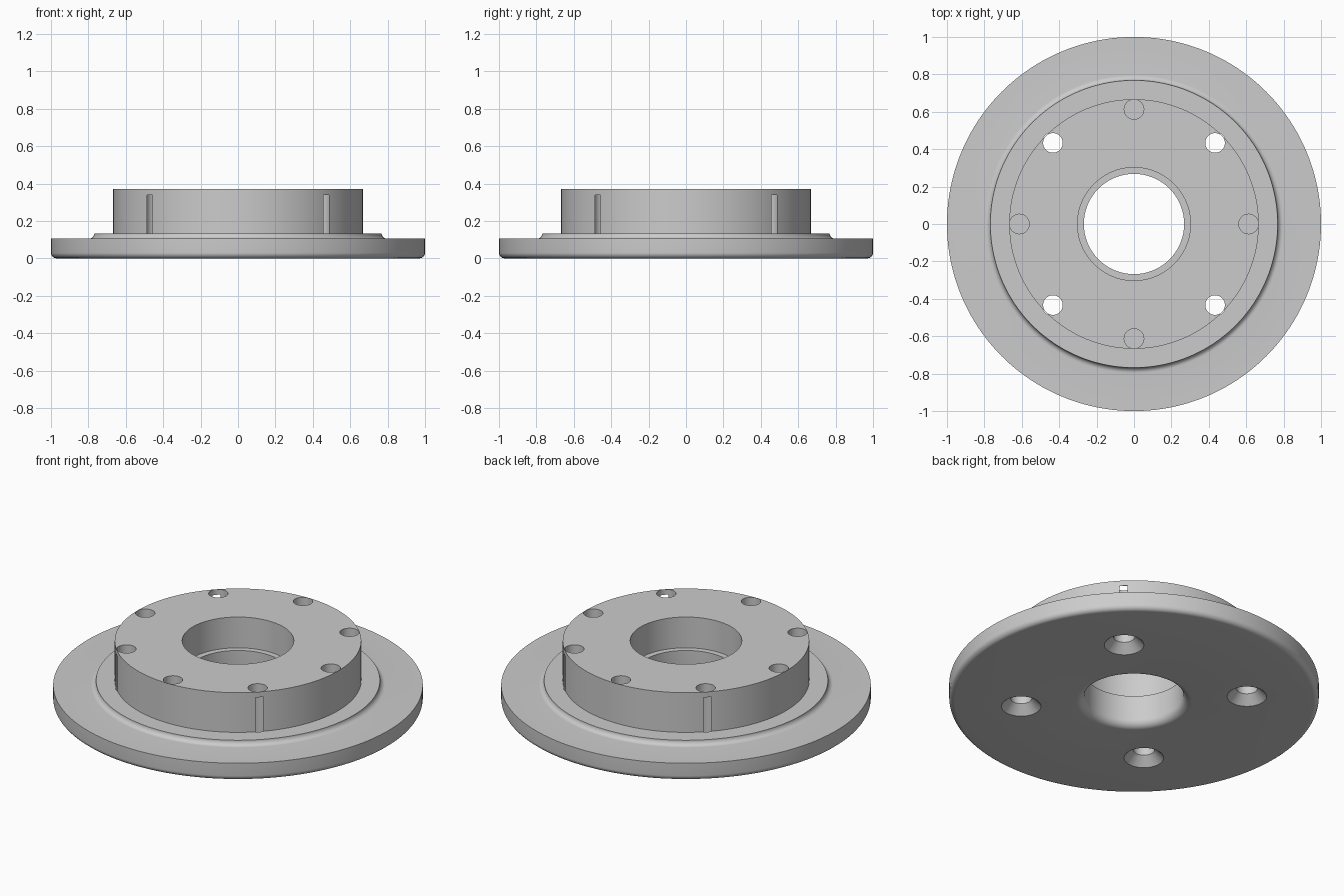
import bpy
import bmesh
from math import sin, cos, pi, radians
from mathutils import Matrix, Vector

old = bpy.data.objects.get("Cube")
if old:
    bpy.data.objects.remove(old, do_unlink=True)

grey = bpy.data.materials.new("machined_grey")
grey.use_nodes = True
colour = (0.6, 0.6, 0.6, 1)
grey.diffuse_color = colour
grey.node_tree.nodes["Principled BSDF"].inputs["Base Color"].default_value = colour


def arc(cx, cz, r, start, end, steps=8):
    """Fillet points (radius, height) around a centre, angles in degrees."""
    angles = [radians(start + (end - start) * i / steps) for i in range(steps + 1)]
    return [(cx + r * cos(a), cz + r * sin(a)) for a in angles]


def lathe(name, profile, steps):
    """Revolve a closed profile of (radius, height) points about z."""
    bm = bmesh.new()
    verts = [bm.verts.new((r, 0, z)) for r, z in profile]
    edges = [bm.edges.new((v, verts[i - 1])) for i, v in enumerate(verts)]
    bmesh.ops.spin(bm, geom=verts + edges, cent=(0, 0, 0), axis=(0, 0, 1),
                   angle=2 * pi, steps=steps, use_merge=True)
    bmesh.ops.remove_doubles(bm, verts=bm.verts, dist=1e-5)
    bmesh.ops.dissolve_degenerate(bm, edges=bm.edges, dist=1e-6)
    bmesh.ops.recalc_face_normals(bm, faces=bm.faces)
    mesh = bpy.data.meshes.new(name)
    bm.to_mesh(mesh)
    bm.free()
    mesh.materials.append(grey)
    obj = bpy.data.objects.new(name, mesh)
    bpy.context.collection.objects.link(obj)
    return obj


# Flange, raised step, hub and stepped bore in one turned profile
outer, flange_z, step_z, top = 1.0, 0.105, 0.134, 0.371
bore, counterbore, ledge = 0.268, 0.302, 0.187
profile = (
    arc(outer - 0.03, 0.03, 0.03, -90, 0)
    + [(outer, flange_z)]
    + arc(0.797, flange_z + 0.029, 0.029, -90, -180)
    + [(0.667, step_z), (0.667, top), (counterbore, top),
       (counterbore, ledge), (bore, ledge)]
    + arc(bore + 0.045, 0.045, 0.045, 180, 270)
)
body = lathe("flanged_hub", profile, 160)

# Screw holes: countersunk below, slightly wide shaft that opens the hub side
screw = [(0, -0.02), (0.1267, -0.02), (0.058, 0.05), (0.058, 0.339),
         (0.0525, 0.339), (0.0525, 0.42), (0, 0.42)]
# Blind holes in the hub top
blind = [(0, 0.17), (0.0525, 0.17), (0.0525, 0.42), (0, 0.42)]

cutters = []
for i in range(8):
    name, shape = (("screw_hole_cutter", screw) if i % 2 else
                   ("blind_hole_cutter", blind))
    cutter = lathe(name, shape, 40)
    angle = i * pi / 4
    spot = Vector((0.613 * cos(angle), 0.613 * sin(angle), 0))
    cutter.data.transform(Matrix.Translation(spot) @ Matrix.Rotation(angle, 4, "Z"))
    cutter.hide_render = True
    cutters.append(cutter)
    cut = body.modifiers.new("hole", "BOOLEAN")
    cut.operation = "DIFFERENCE"
    cut.solver = "EXACT"
    cut.object = cutter

# Bake the holes into the body and discard the cutters
bpy.context.view_layer.update()
graph = bpy.context.evaluated_depsgraph_get()
baked = bpy.data.meshes.new_from_object(body.evaluated_get(graph))
body.modifiers.clear()
body.data = baked
for cutter in cutters:
    bpy.data.objects.remove(cutter, do_unlink=True)

bpy.ops.object.select_all(action="DESELECT")
body.select_set(True)
bpy.context.view_layer.objects.active = body
bpy.ops.object.shade_smooth_by_angle(angle=radians(30))
